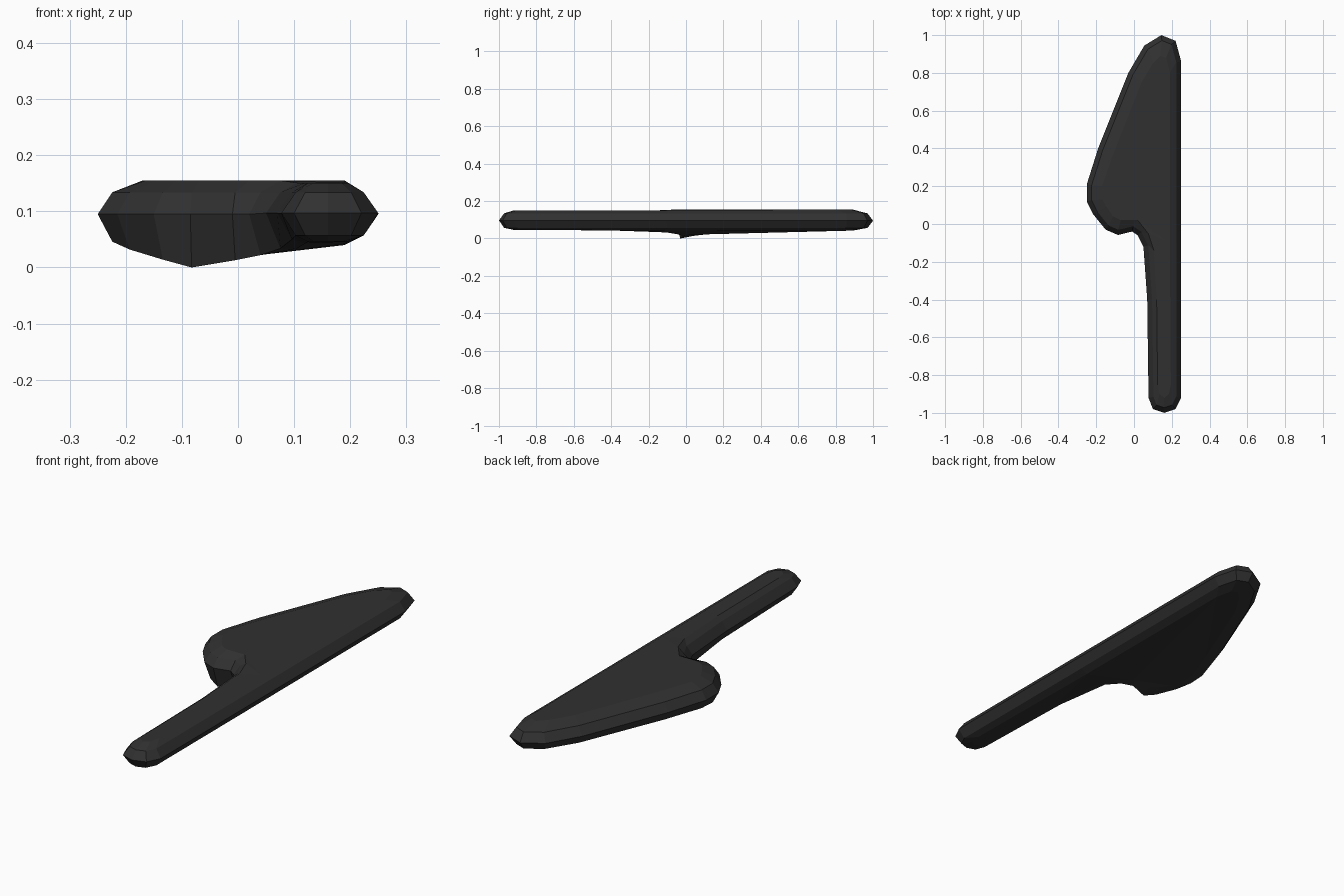
import bpy, bmesh
from mathutils import Vector

# outline x, y | crown x, y | height of lower chamfer edge, height of lower crown
STATIONS = [
    (0.10, -0.98, 0.135, -0.90, 0.057, 0.046),
    (0.16, -1.00, 0.16, -0.92, 0.057, 0.046),
    (0.22, -0.98, 0.185, -0.90, 0.057, 0.046),
    (0.25, -0.92, 0.195, -0.85, 0.057, 0.046),
    (0.25, -0.10, 0.19, -0.10, 0.057, 0.042),
    (0.25, 0.86, 0.19, 0.80, 0.057, 0.040),
    (0.22, 0.97, 0.17, 0.88, 0.057, 0.042),
    (0.145, 1.00, 0.14, 0.89, 0.057, 0.042),
    (0.055, 0.945, 0.10, 0.85, 0.057, 0.042),
    (-0.03, 0.80, 0.04, 0.75, 0.055, 0.040),
    (-0.19, 0.40, -0.11, 0.37, 0.053, 0.037),
    (-0.25, 0.21, -0.17, 0.20, 0.050, 0.033),
    (-0.25, 0.12, -0.165, 0.13, 0.046, 0.025),
    (-0.215, 0.05, -0.145, 0.09, 0.032, 0.020),
    (-0.15, -0.03, -0.11, 0.04, 0.014, 0.014),
    (-0.085, -0.058, -0.07, 0.02, 0.000, 0.012),
    (-0.01, -0.04, 0.02, 0.02, 0.013, 0.020),
    (0.02, -0.06, 0.075, -0.05, 0.022, 0.028),
    (0.05, -0.12, 0.105, -0.14, 0.034, 0.034),
    (0.07, -0.40, 0.12, -0.40, 0.050, 0.043),
    (0.077, -0.92, 0.125, -0.85, 0.057, 0.046),
]
MID, CHAMFER, CROWN, INSET = 0.097, 0.134, 0.151, 0.026


def inset_point(i):
    """Mitred inward offset of the closed outline at station i."""
    p = [Vector(s[:2]) for s in STATIONS]
    n = len(p)
    a = (p[i] - p[i - 1]).normalized()
    b = (p[(i + 1) % n] - p[i]).normalized()
    na, nb = Vector((-a.y, a.x)), Vector((-b.y, b.x))
    return p[i] + (na + nb) * INSET / (1 + na.dot(nb))


bm = bmesh.new()
rings = [[] for _ in range(5)]
for i, (x, y, cx, cy, low, low_in) in enumerate(STATIONS):
    e = inset_point(i)
    swell = 0.004 if y > -0.1 else 0
    points = [(cx, cy, low_in), (e.x, e.y, low), (x, y, MID - swell / 2),
              (e.x, e.y, CHAMFER), (cx, cy, CROWN + swell)]
    for ring, co in zip(rings, points):
        ring.append(bm.verts.new(co))

# chamfered rim
n = len(STATIONS)
for lower, upper in zip(rings, rings[1:]):
    for i in range(n):
        j = (i + 1) % n
        bm.faces.new((lower[i], lower[j], upper[j], upper[i]))

# broad upper and lower faces
caps = [bm.faces.new(rings[-1]), bm.faces.new(rings[0][::-1])]
bmesh.ops.triangulate(bm, faces=caps)
bmesh.ops.recalc_face_normals(bm, faces=bm.faces[:])

mesh = bpy.data.meshes.new("blade_and_handle")
bm.to_mesh(mesh)
bm.free()
obj = bpy.data.objects.new("blade_and_handle", mesh)
bpy.context.collection.objects.link(obj)

dark = bpy.data.materials.new("dark_grey")
dark.diffuse_color = (0.03, 0.03, 0.03, 1)
mesh.materials.append(dark)
